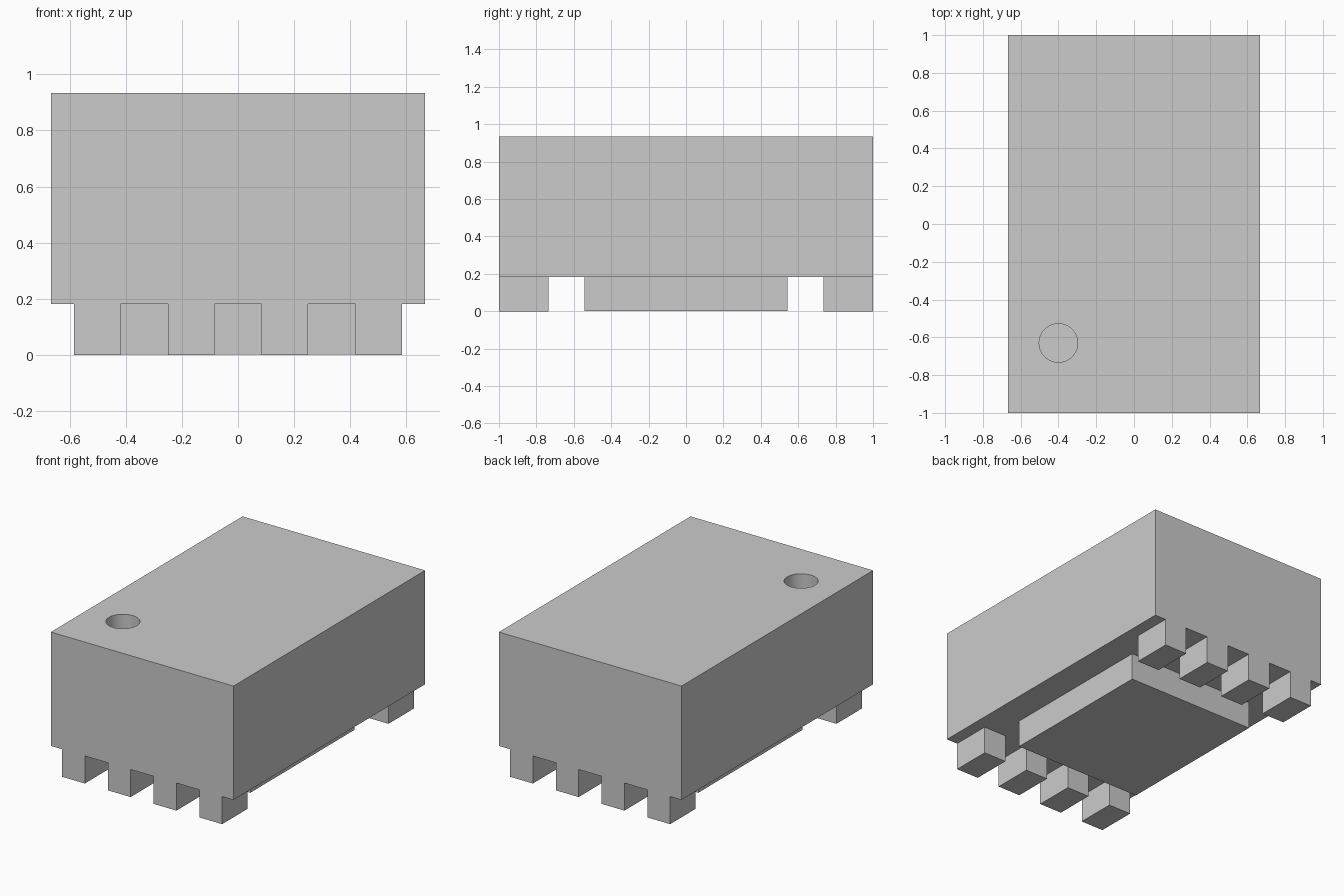
import bpy
import math

if "Cube" in bpy.data.objects:
    bpy.data.objects.remove(bpy.data.objects["Cube"])

BASE, TOP = 0.182, 0.934


def box(name, x0, x1, y0, y1, z0, z1):
    bpy.ops.mesh.primitive_cube_add(
        size=1, location=((x0 + x1) / 2, (y0 + y1) / 2, (z0 + z1) / 2))
    ob = bpy.context.object
    ob.name = name
    ob.scale = (x1 - x0, y1 - y0, z1 - z0)
    bpy.ops.object.transform_apply(location=False, rotation=False, scale=True)
    return ob


# Main body with a blind round marker hole in the top
body = box("package_body", -0.667, 0.667, -1, 1, BASE, TOP)
depth = 0.13
bpy.ops.mesh.primitive_cylinder_add(
    vertices=64, radius=0.102, depth=2 * depth, location=(-0.4, -0.63, TOP))
cutter = bpy.context.object
cutter.name = "marker_cutter"
cutter.hide_render = True
mod = body.modifiers.new("marker_hole", 'BOOLEAN')
mod.operation = 'DIFFERENCE'
mod.solver = 'EXACT'
mod.object = cutter
bpy.ops.object.select_all(action='DESELECT')
body.select_set(True)
bpy.context.view_layer.objects.active = body
bpy.ops.object.modifier_apply(modifier=mod.name)
bpy.data.objects.remove(cutter, do_unlink=True)
bpy.ops.object.shade_smooth_by_angle(angle=math.radians(30))

# Central pad underneath
box("thermal_pad", -0.47, 0.47, -0.543, 0.543, 0.002, BASE)

# Two rows of four contacts, flush with the front and back faces
for i in range(4):
    x = (i - 1.5) * 0.3345
    box(f"front_contact_{i + 1}", x - 0.083, x + 0.083, -1, -0.735, 0, BASE)
    box(f"back_contact_{i + 1}", x - 0.083, x + 0.083, 0.735, 1, 0, BASE)
